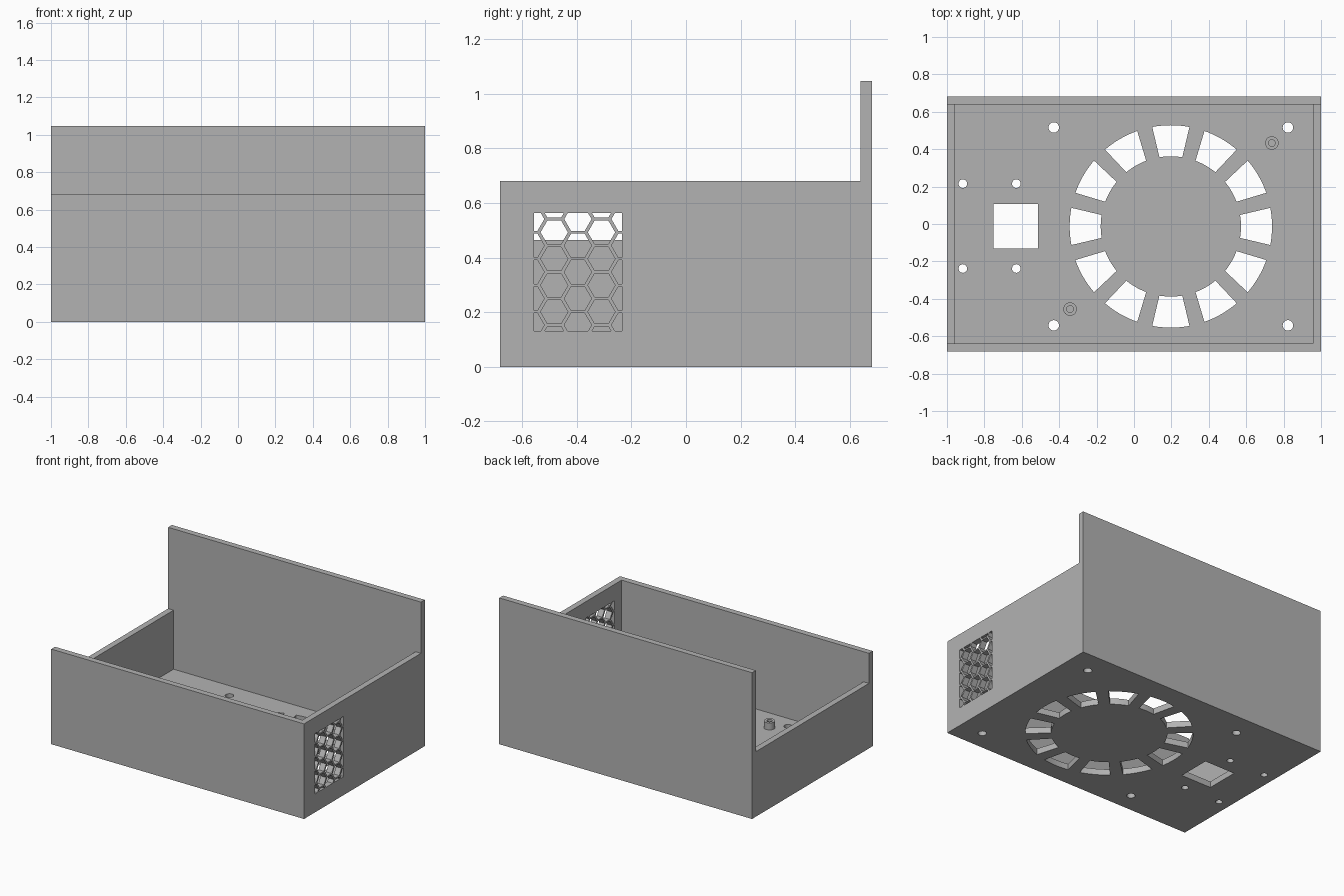
import bpy, bmesh, math
from mathutils import Vector

if "Cube" in bpy.data.objects:
    bpy.data.objects.remove(bpy.data.objects["Cube"])

WALL = 0.043       # wall and floor thickness
HY = 0.682         # half depth
TOP, RIM, LOW = 1.046, 0.68, 0.465   # back, front/right and left wall heights

grey = bpy.data.materials.new("grey plastic")
grey.diffuse_color = (0.45, 0.45, 0.45, 1)
grey.use_nodes = True
grey.node_tree.nodes["Principled BSDF"].inputs["Base Color"].default_value = grey.diffuse_color


def add_prism(bm, pts, axis, lo, hi):
    """Extrude a 2D polygon along x (pts are y,z) or z (pts are x,y)."""
    place = (lambda p, h: (h, p[0], p[1])) if axis == "x" else (lambda p, h: (p[0], p[1], h))
    face = bm.faces.new([bm.verts.new(place(p, lo)) for p in pts])
    ext = bmesh.ops.extrude_face_region(bm, geom=[face])
    verts = [g for g in ext["geom"] if isinstance(g, bmesh.types.BMVert)]
    d = hi - lo
    bmesh.ops.translate(bm, verts=verts, vec=(d, 0, 0) if axis == "x" else (0, 0, d))


def make(name, bm):
    bmesh.ops.recalc_face_normals(bm, faces=bm.faces[:])
    me = bpy.data.meshes.new(name)
    bm.to_mesh(me)
    bm.free()
    ob = bpy.data.objects.new(name, me)
    bpy.context.collection.objects.link(ob)
    me.materials.append(grey)
    return ob


def cut(target, prisms):
    """Subtract a list of (points, axis, lo, hi) prisms."""
    bm = bmesh.new()
    for p in prisms:
        add_prism(bm, *p)
    cutter = make("cutter", bm)
    cutter.hide_render = True
    mod = target.modifiers.new("cut", "BOOLEAN")
    mod.operation, mod.solver, mod.object = "DIFFERENCE", "EXACT", cutter
    bpy.context.view_layer.objects.active = target
    bpy.ops.object.modifier_apply(modifier=mod.name)
    bpy.data.objects.remove(cutter)


def rect(a0, b0, a1, b1):
    return [(a0, b0), (a1, b0), (a1, b1), (a0, b1)]


def ring(cx, cy, r, n, start=0.0):
    return [(cx + r * math.cos(start + 2 * math.pi * i / n),
             cy + r * math.sin(start + 2 * math.pi * i / n)) for i in range(n)]


def clip(pts, box):
    """Clip a convex polygon to an axis-aligned box."""
    for ax, lim, sign in ((0, box[0], 1), (1, box[1], 1), (0, box[2], -1), (1, box[3], -1)):
        out = []
        for i, q in enumerate(pts):
            p = pts[i - 1]
            dp, dq = sign * (p[ax] - lim), sign * (q[ax] - lim)
            if dp * dq < 0:
                out.append(tuple(Vector(p).lerp(Vector(q), dp / (dp - dq))))
            if dq >= 0:
                out.append(q)
        pts = out
    return pts


# Case: side profile with the tall back wall, hollowed out, left wall lowered
bm = bmesh.new()
inner = HY - WALL
add_prism(bm, [(-HY, 0), (HY, 0), (HY, TOP), (inner, TOP), (inner, RIM), (-HY, RIM)], "x", -1, 1)
case = make("case", bm)
cut(case, [(rect(-1 + WALL, -inner, 1 - WALL, inner), "z", WALL, 1.2)])
cut(case, [(rect(-inner, LOW, inner, 1.2), "x", -1.1, -0.9)])

# Floor openings: ring of fan slots, screw holes, square socket
FX, FY = 0.197, -0.013
holes = []
for k in range(12):
    a = k * math.pi / 6
    slot = []
    for r, half, way in ((0.541, 10.6, 1), (0.375, 9.4, -1)):
        for i in range(9):
            t = a + math.radians(half) * way * (i / 4 - 1)
            slot.append((FX + r * math.cos(t), FY + r * math.sin(t)))
    holes.append(slot)
for sx in (-1, 1):
    for sy in (-1, 1):
        holes.append(ring(FX + sx * 0.626, FY + sy * 0.529, 0.028, 24))
        holes.append(ring(-0.772 + sx * 0.143, -0.011 + sy * 0.227, 0.023, 24))
holes.append(rect(-0.752, -0.13, -0.512, 0.107))
cut(case, [(h, "z", -0.1, 0.1) for h in holes])

# Honeycomb vent in the right wall
window = (-0.557, 0.132, -0.235, 0.563)
cells = []
for col in range(-2, 3):
    for row in range(-1, 6):
        z = 0.541 - 0.097 * row - (0.0485 if col % 2 else 0)
        cell = clip(ring(-0.396 + col * 0.0865, z, 0.05, 6), window)
        if len(cell) > 2:
            cells.append((cell, "x", 0.9, 1.1))
cut(case, cells)

# Hollow standoffs on the floor
parts = [case]
for x, y in ((0.737, 0.433), (-0.342, -0.455)):
    bm = bmesh.new()
    prof = [bm.verts.new((r, 0, z)) for r, z in
            ((0.018, WALL), (0.018, WALL + 0.05), (0.036, WALL + 0.05), (0.036, WALL))]
    edges = [bm.edges.new((prof[i], prof[i + 1])) for i in range(3)]
    bmesh.ops.spin(bm, geom=prof + edges, cent=(0, 0, 0), axis=(0, 0, 1),
                   angle=2 * math.pi, steps=24)
    bmesh.ops.remove_doubles(bm, verts=bm.verts[:], dist=1e-5)
    bmesh.ops.translate(bm, verts=bm.verts[:], vec=(x, y, 0))
    parts.append(make("standoff", bm))

# Smooth the round walls, keep the corners sharp
for ob in parts:
    bpy.ops.object.select_all(action="DESELECT")
    ob.select_set(True)
    bpy.context.view_layer.objects.active = ob
    bpy.ops.object.shade_smooth_by_angle()
